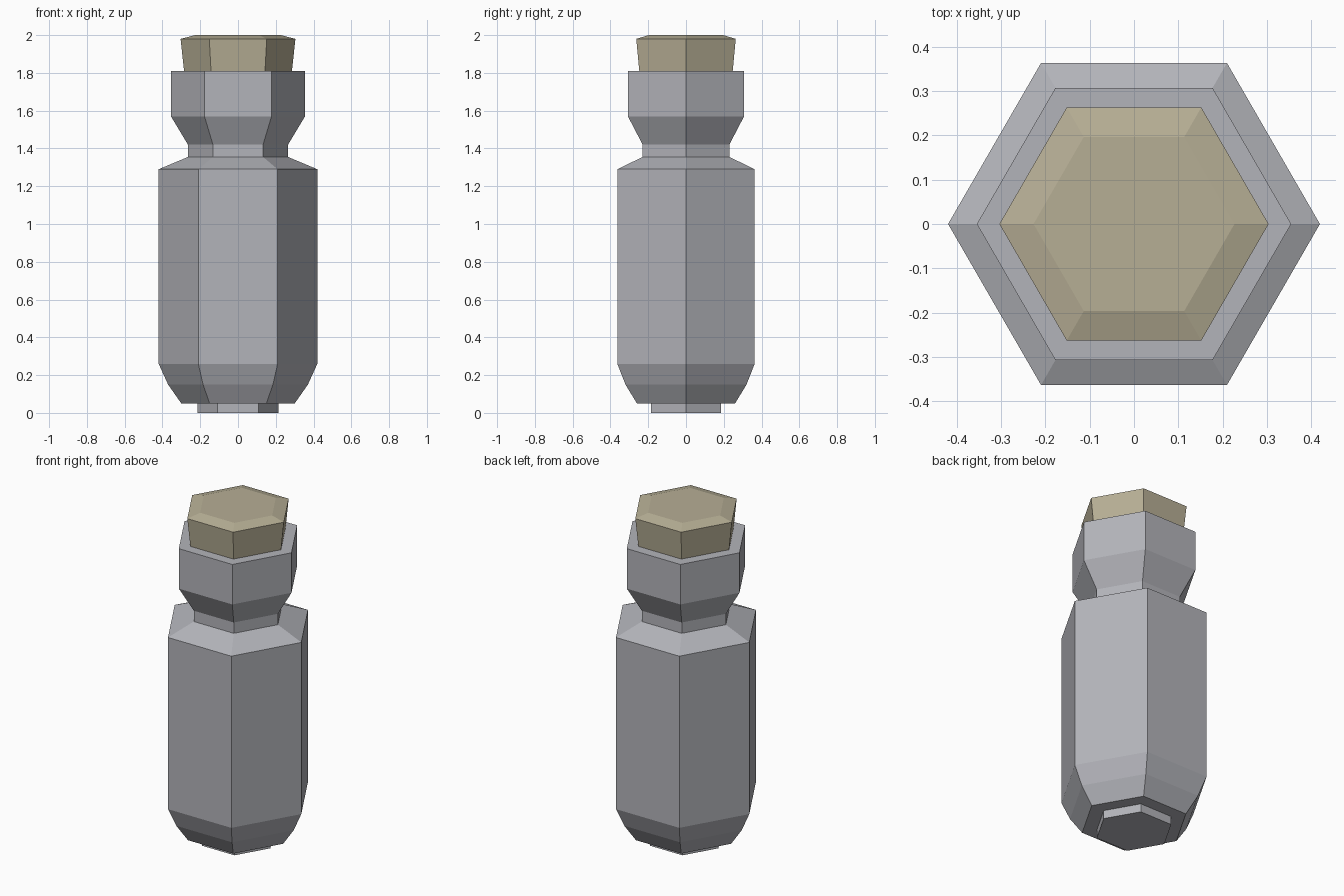
import bpy
import bmesh
from math import cos, sin, tau

SIDES = 6

cube = bpy.data.objects.get("Cube")
if cube:
    bpy.data.objects.remove(cube, do_unlink=True)


def make_material(name, rgb):
    mat = bpy.data.materials.new(name)
    mat.use_nodes = True
    color = (*rgb, 1.0)
    mat.diffuse_color = color
    mat.node_tree.nodes["Principled BSDF"].inputs["Base Color"].default_value = color
    return mat


def hex_lathe(name, profile, material):
    """Stack six-sided rings from (radius, height) pairs and cap both ends."""
    bm = bmesh.new()
    rings = [
        [bm.verts.new((r * cos(tau * i / SIDES), r * sin(tau * i / SIDES), z))
         for i in range(SIDES)]
        for r, z in profile
    ]
    for low, high in zip(rings, rings[1:]):
        for i in range(SIDES):
            j = (i + 1) % SIDES
            bm.faces.new((low[i], low[j], high[j], high[i]))
    bm.faces.new(rings[0][::-1])
    bm.faces.new(rings[-1])
    bmesh.ops.recalc_face_normals(bm, faces=bm.faces)
    mesh = bpy.data.meshes.new(name)
    bm.to_mesh(mesh)
    bm.free()
    mesh.materials.append(material)
    obj = bpy.data.objects.new(name, mesh)
    bpy.context.collection.objects.link(obj)
    return obj


glass = make_material("grey glass", (0.45, 0.455, 0.49))
cork = make_material("tan cork", (0.47, 0.425, 0.30))

# Bottle: foot, tapered base, straight body, shoulder, pinched neck, flared lip
hex_lathe("bottle", [
    (0.215, 0.0), (0.215, 0.05),
    (0.30, 0.05), (0.37, 0.15), (0.42, 0.26),
    (0.42, 1.29), (0.265, 1.355),
    (0.265, 1.42), (0.355, 1.57), (0.355, 1.81),
], glass)

# Stopper: widens upward, with a bevelled top
hex_lathe("stopper", [
    (0.285, 1.805), (0.304, 1.98), (0.227, 2.0),
], cork)
